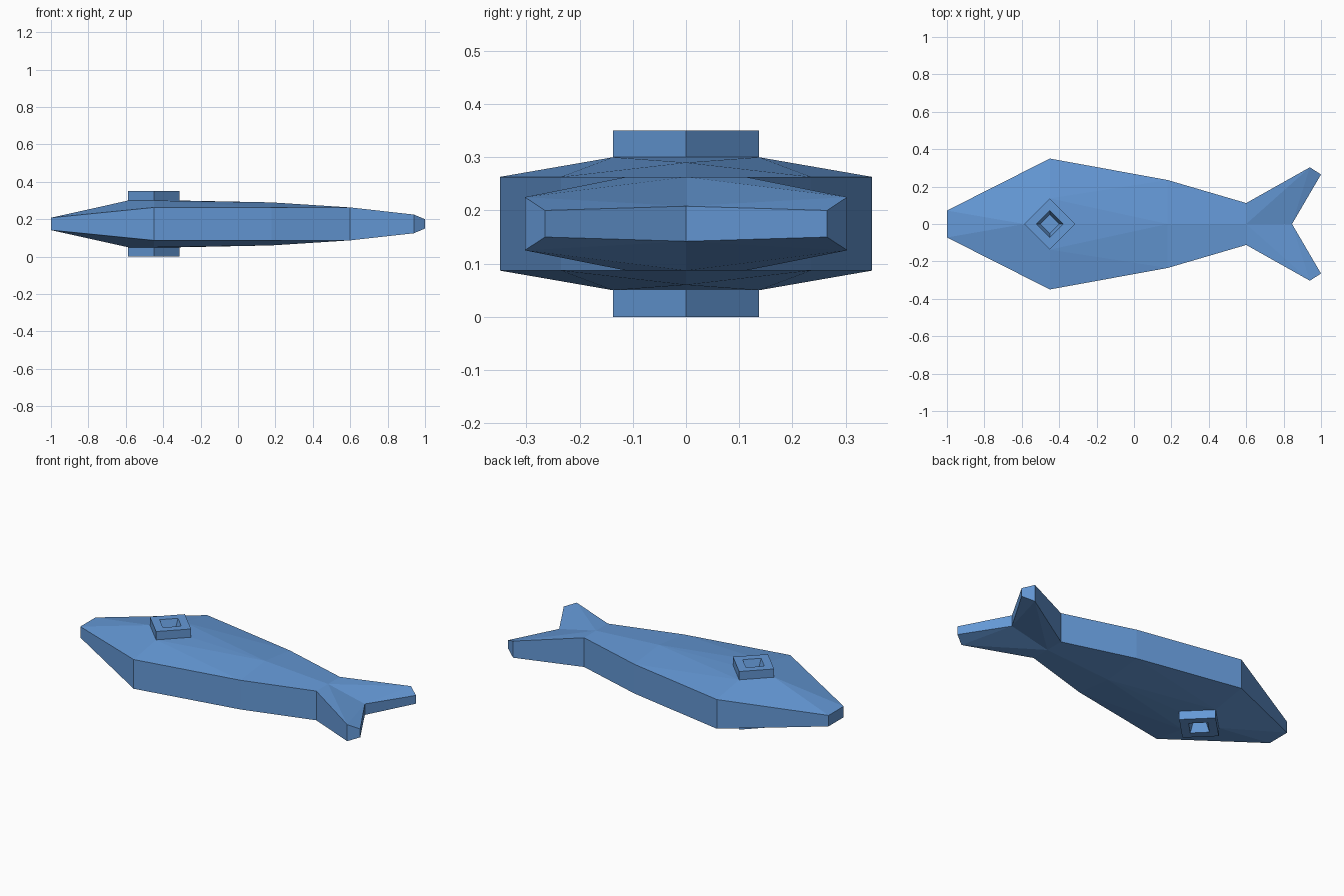
import bpy

if "Cube" in bpy.data.objects:
    bpy.data.objects.remove(bpy.data.objects["Cube"])

MID_Z = 0.175
mat = bpy.data.materials.new("blue")
mat.diffuse_color = (0.13, 0.32, 0.68, 1)
mat.use_nodes = True
mat.node_tree.nodes["Principled BSDF"].inputs["Base Color"].default_value = mat.diffuse_color


def mirrored_part(name, points, faces, axes):
    """Mesh from a few points, mirrored over the chosen axes."""
    keys = list(points)
    mesh = bpy.data.meshes.new(name)
    mesh.from_pydata([points[k] for k in keys], [],
                     [[keys.index(k) for k in f.split()] for f in faces])
    mesh.materials.append(mat)
    obj = bpy.data.objects.new(name, mesh)
    bpy.context.collection.objects.link(obj)
    obj.location.z = MID_Z
    mod = obj.modifiers.new("mirror", 'MIRROR')
    mod.use_axis = axes
    mod.merge_threshold = 0.0005
    return obj


EX, ER = -0.45, 0.137   # eye centre and half diagonal

# Fish body: one quarter (back, upper), mirrored in y and z
rim = {"nose0": (-1, 0, 0.033), "nose": (-1, 0.072, 0.033), "belly": (EX, 0.35, 0.088),
       "flank": (0.18, 0.235, 0.088), "waist": (0.6, 0.112, 0.088),
       "tip": (0.94, 0.303, 0.05), "tip_end": (1, 0.265, 0.025), "notch": (0.845, 0, 0.033)}
pts = dict(rim)
pts.update({"eye_l": (EX - ER, 0, 0.125), "eye_b": (EX, ER, 0.125), "eye_r": (EX + ER, 0, 0.125),
            "ridge": (0.18, 0, 0.115), "tail": (0.6, 0, 0.088)})
faces = ["nose0 eye_l nose", "nose eye_l eye_b belly", "belly eye_b flank",
         "eye_b eye_r ridge", "eye_b ridge flank", "flank ridge tail waist",
         "waist tail tip", "tail notch tip", "notch tip_end tip"]
# side wall down to the mid plane
for k, (x, y, z) in rim.items():
    pts["low_" + k] = (x, y, 0)
names = list(rim)
for a, b in zip(names, names[1:]):
    faces.append(f"{a} {b} low_{b} low_{a}")
mirrored_part("fish_body", pts, faces, (False, True, True))

# Eyes: raised diamond frame with a tapered recess, on top and underneath
pts, faces = {}, []
profile = [(ER, 0.125), (ER, 0.175), (0.072, 0.175), (0.05, 0.125)]
for i, (r, z) in enumerate(profile):
    for j, (dx, dy) in enumerate([(1, 0), (0, 1), (-1, 0), (0, -1)]):
        pts[f"{i}{j}"] = (EX + r * dx, r * dy, z)
for i in range(3):
    for j in range(4):
        k = (j + 1) % 4
        faces.append(f"{i}{j} {i}{k} {i+1}{k} {i+1}{j}")
faces.append("30 31 32 33")
mirrored_part("eyes", pts, faces, (False, False, True))
